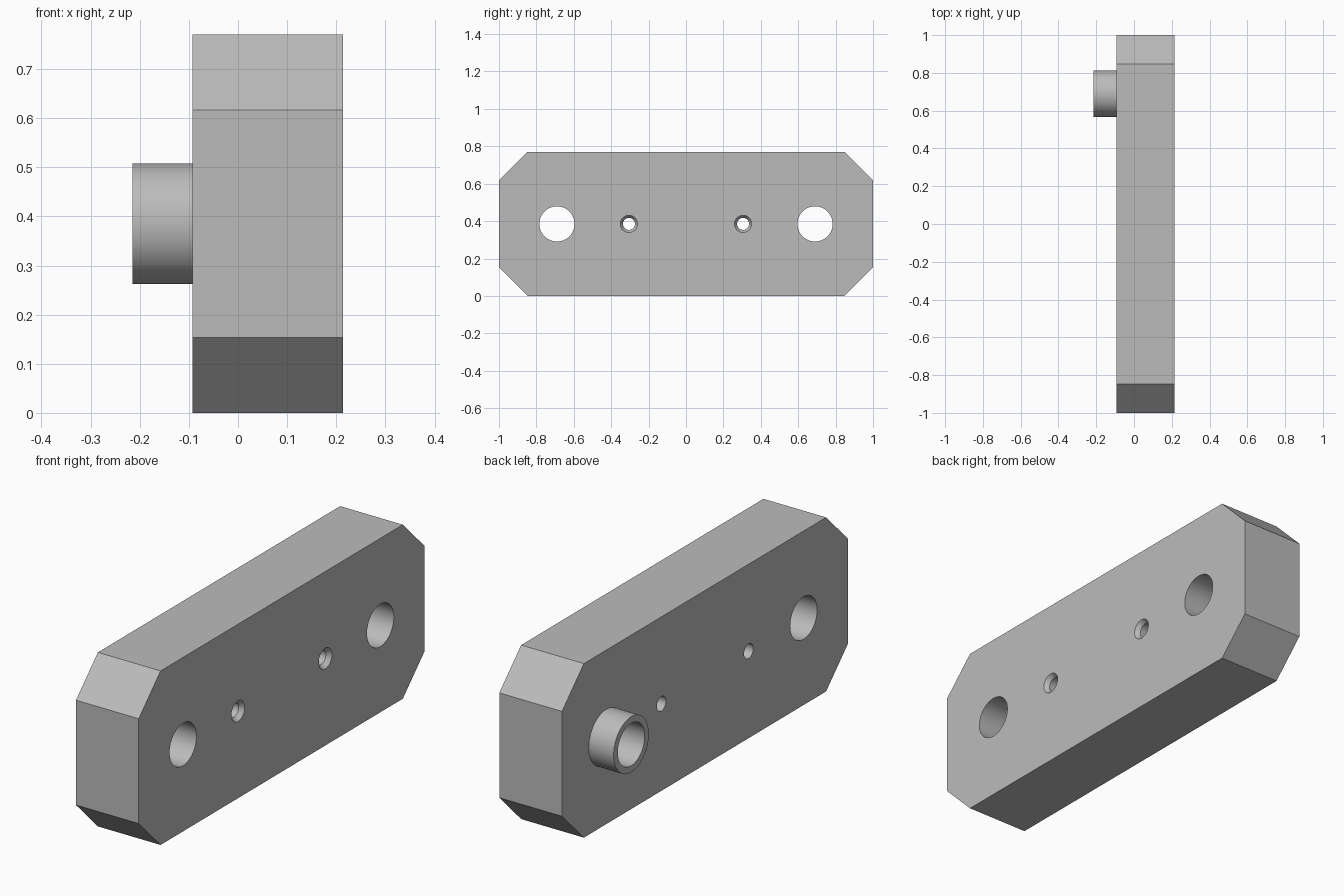
import bpy, bmesh, math
from mathutils import Matrix, Vector

cube = bpy.data.objects.get("Cube")
if cube:
    bpy.data.objects.remove(cube, do_unlink=True)

BACK, FACE, TIP = -0.093, 0.214, -0.215   # plate sides and tube end along x
HEIGHT, CUT = 0.77, 0.153                 # plate height and corner cut
MID = HEIGHT / 2
PIN_Y, SCREW_Y = 0.69, 0.305
BORE, TUBE, SCREW, SINK = 0.094, 0.123, 0.032, 0.046
SIDES = 64

grey = bpy.data.materials.new("plain grey")
grey.use_nodes = True
colour = (0.5, 0.5, 0.5, 1)
grey.diffuse_color = colour
grey.node_tree.nodes["Principled BSDF"].inputs["Base Color"].default_value = colour


def make_object(name, bm):
    bmesh.ops.recalc_face_normals(bm, faces=bm.faces)
    mesh = bpy.data.meshes.new(name)
    bm.to_mesh(mesh)
    bm.free()
    mesh.materials.append(grey)
    obj = bpy.data.objects.new(name, mesh)
    bpy.context.collection.objects.link(obj)
    return obj


def lathe(name, y, profile, closed):
    """Turn (x, radius) points around the x-parallel axis at (y, MID)."""
    bm = bmesh.new()
    rings = []
    for x, r in profile:
        ring = []
        for i in range(SIDES):
            a = math.tau * i / SIDES
            ring.append(bm.verts.new((x, y + r * math.cos(a), MID + r * math.sin(a))))
        rings.append(ring)
    for a, b in zip(rings, rings[1:]):
        for i in range(SIDES):
            j = (i + 1) % SIDES
            bm.faces.new((a[i], a[j], b[j], b[i]))
    if closed:
        bm.faces.new(rings[0])
        bm.faces.new(rings[-1])
    return make_object(name, bm)


# Plate: rectangle with cut corners, extruded along x
bm = bmesh.new()
outline = [(-1, CUT), (CUT - 1, 0), (1 - CUT, 0), (1, CUT),
           (1, HEIGHT - CUT), (1 - CUT, HEIGHT), (CUT - 1, HEIGHT), (-1, HEIGHT - CUT)]
side = bm.faces.new([bm.verts.new((BACK, y, z)) for y, z in outline])
extruded = bmesh.ops.extrude_face_region(bm, geom=[side], use_keep_orig=True)
bmesh.ops.translate(bm, vec=(FACE - BACK, 0, 0),
                    verts=[v for v in extruded["geom"] if isinstance(v, bmesh.types.BMVert)])
plate = make_object("plate", bm)

# Pin holes and countersunk screw holes, cut right through
cutters = []
for s in (-1, 1):
    cutters.append(lathe("pin_hole_cutter", s * PIN_Y,
                         [(BACK - 0.05, BORE), (FACE + 0.05, BORE)], True))
    cutters.append(lathe("screw_hole_cutter", s * SCREW_Y,
                         [(BACK - 0.05, SCREW), (FACE - 0.02, SCREW),
                          (FACE, SINK), (FACE + 0.05, SINK)], True))
bpy.context.view_layer.objects.active = plate
for cutter in cutters:
    cutter.hide_render = True
    mod = plate.modifiers.new("hole", 'BOOLEAN')
    mod.operation = 'DIFFERENCE'
    mod.solver = 'EXACT'
    mod.object = cutter
    bpy.ops.object.modifier_apply(modifier=mod.name)
for cutter in cutters:
    bpy.data.objects.remove(cutter, do_unlink=True)

# Tube collar around the rear pin hole
collar = lathe("collar", PIN_Y, [(BACK, TUBE), (TIP, TUBE), (TIP, BORE), (BACK, BORE)], False)

# Smooth round walls, crisp edges
bpy.ops.object.select_all(action='DESELECT')
for obj in (plate, collar):
    obj.select_set(True)
bpy.ops.object.shade_smooth_by_angle(angle=math.radians(25))
